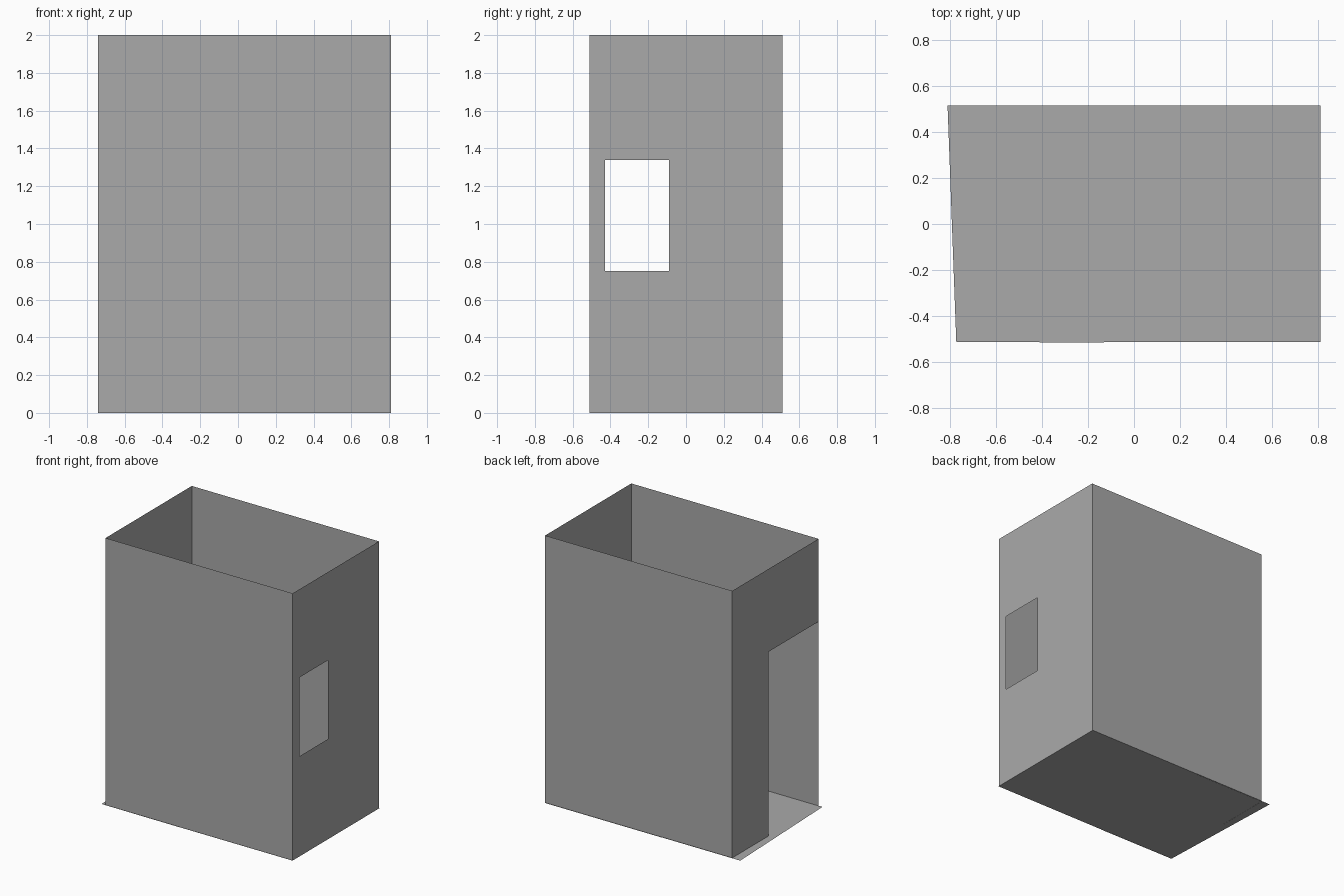
import bpy
import bmesh

cube = bpy.data.objects.get("Cube")
if cube:
    bpy.data.objects.remove(cube, do_unlink=True)

grey = bpy.data.materials.new("plain_grey")
grey.use_nodes = True
tone = (0.4, 0.4, 0.4, 1)
grey.diffuse_color = tone
grey.node_tree.nodes["Principled BSDF"].inputs["Base Color"].default_value = tone

LEFT, RIGHT = 0.81, -0.74
FRONT, BACK = -0.51, 0.51
TOP = 2.0


def sheet(name, polygons):
    """Thin sheet made of flat polygons."""
    bm = bmesh.new()
    for points in polygons:
        bm.faces.new([bm.verts.new(p) for p in points])
    bmesh.ops.remove_doubles(bm, verts=bm.verts, dist=0.0001)
    mesh = bpy.data.meshes.new(name)
    bm.to_mesh(mesh)
    bm.free()
    mesh.materials.append(grey)
    obj = bpy.data.objects.new(name, mesh)
    bpy.context.collection.objects.link(obj)
    return obj


def long_wall(name, y, outward):
    xs = (RIGHT, LEFT)[::-outward]
    sheet(name, [[(xs[0], y, 0), (xs[1], y, 0), (xs[1], y, TOP), (xs[0], y, TOP)]])


def side_wall(name, x, outward, opening):
    """End wall divided around one rectangular opening."""
    y0, y1, z0, z1 = opening
    ys = sorted({FRONT, y0, y1, BACK})
    zs = sorted({0, z0, z1, TOP})
    cells = []
    for a, b in zip(ys, ys[1:]):
        for c, d in zip(zs, zs[1:]):
            if (a, b, c, d) != opening:
                quad = [(x, a, c), (x, b, c), (x, b, d), (x, a, d)]
                cells.append(quad[::outward])
    sheet(name, cells)


# Walls
long_wall("front_wall", FRONT, -1)
long_wall("back_wall", BACK, 1)
side_wall("window_wall", LEFT, 1, (-0.43, -0.09, 0.75, 1.34))
side_wall("doorway_wall", RIGHT, -1, (FRONT, 0.08, 0, 1.38))

# Two floor panels that overlap in a narrow strip
sheet("main_floor", [[(-0.155, -0.512, 0), (LEFT, -0.512, 0),
                      (LEFT, 0.515, 0), (-0.155, 0.515, 0)]])
sheet("entrance_floor", [[(-0.772, -0.512, 0.001), (-0.13, -0.515, 0.001),
                          (-0.13, 0.515, 0.001), (-0.81, 0.515, 0.001)]])
